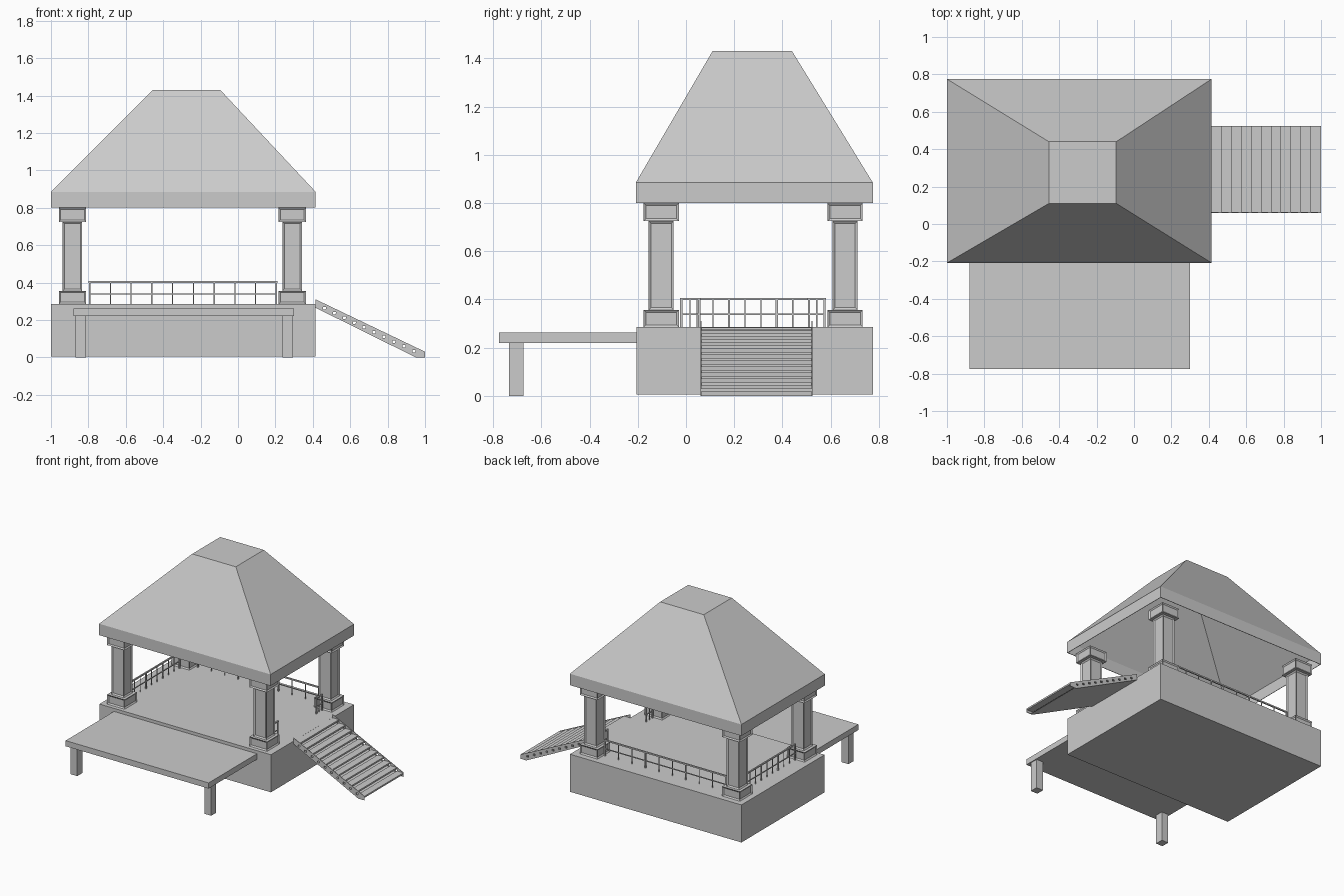
import bpy, bmesh
from mathutils import Vector

if "Cube" in bpy.data.objects:
    bpy.data.objects.remove(bpy.data.objects["Cube"])


def finish(name, bm):
    bmesh.ops.recalc_face_normals(bm, faces=bm.faces[:])
    me = bpy.data.meshes.new(name)
    bm.to_mesh(me)
    bm.free()
    ob = bpy.data.objects.new(name, me)
    bpy.context.collection.objects.link(ob)
    return ob


def add_box(bm, x, y, z, panel=0):
    """Box from (min, max) ranges, optionally with recessed side panels."""
    vs = bmesh.ops.create_cube(bm, size=1)["verts"]
    for v in vs:
        v.co = Vector([r[0] + (c + 0.5) * (r[1] - r[0]) for c, r in zip(v.co, (x, y, z))])
    if panel:
        bm.normal_update()
        sides = [f for f in {f for v in vs for f in v.link_faces} if abs(f.normal.z) < 0.5]
        bmesh.ops.inset_individual(bm, faces=sides, thickness=panel, depth=-0.007)


def box(name, x, y, z):
    bm = bmesh.new()
    add_box(bm, x, y, z)
    return finish(name, bm)


def prism(bm, profile, y0, y1):
    """Extrude an XZ profile along y."""
    f = bm.faces.new([bm.verts.new((x, y0, z)) for x, z in profile])
    ext = bmesh.ops.extrude_face_region(bm, geom=[f])["geom"]
    bmesh.ops.translate(bm, vec=(0, y1 - y0, 0), verts=[g for g in ext if isinstance(g, bmesh.types.BMVert)])


# Base block and front platform with two legs
box("base", (-1, 0.415), (-0.205, 0.775), (0.005, 0.285))
box("platform", (-0.88, 0.3), (-0.775, -0.205), (0.22, 0.262))
for x in (-0.84, 0.265):
    box("platform_leg", (x - 0.028, x + 0.028), (-0.735, -0.675), (0, 0.22))

# Four panelled columns
for cx in (-0.885, 0.29):
    for cy in (-0.103, 0.66):
        bm = bmesh.new()
        for half, z0, z1 in ((0.073, 0.285, 0.356), (0.052, 0.356, 0.725), (0.073, 0.725, 0.8)):
            add_box(bm, (cx - half, cx + half), (cy - half, cy + half), (z0, z1), 0.014)
        finish("column", bm)

# Hollow hipped roof with eave band, open below
bm = bmesh.new()
rings = []
for x0, x1, y0, y1, z in ((-1, 0.415, -0.208, 0.775, 0.8), (-1, 0.415, -0.208, 0.775, 0.885),
                          (-0.455, -0.095, 0.11, 0.44, 1.43)):
    rings.append([bm.verts.new(p) for p in ((x0, y0, z), (x1, y0, z), (x1, y1, z), (x0, y1, z))])
for a, b in zip(rings, rings[1:]):
    for i in range(4):
        j = (i + 1) % 4
        bm.faces.new((a[i], a[j], b[j], b[i]))
bm.faces.new(rings[-1])
roof = finish("roof", bm)
shell = roof.modifiers.new("shell", "SOLIDIFY")
shell.thickness = 0.005


# Railings: two rails, thick posts at bay ends, thin pickets between
def railing(name, a, b, bays, pickets=2):
    a, b = Vector(a), Vector(b)
    bm = bmesh.new()
    for z, h in ((0.402, 0.005), (0.338, 0.003)):
        add_box(bm, (a.x - h, b.x + h), (a.y - h, b.y + h), (z - h, z + h))
    n = bays * (pickets + 1)
    for i in range(n + 1):
        p = a.lerp(b, i / n)
        h = 0.0045 if i % (pickets + 1) == 0 else 0.0022
        add_box(bm, (p.x - h, p.x + h), (p.y - h, p.y + h), (0.285, 0.4))
    finish(name, bm)


railing("back_railing", (-0.793, 0.66), (0.205, 0.66), 3)
railing("left_railing", (-0.885, -0.02), (-0.885, 0.575), 3)
railing("right_front_railing", (0.29, -0.02), (0.29, 0.055), 1, 1)
railing("right_back_railing", (0.29, 0.51), (0.29, 0.575), 1, 1)

# Staircase on the right: side stringers, treads and sloped underside
X0, X1, Y0, Y1 = 0.415, 1.0, 0.06, 0.525
SLOPE = 0.28 / (X1 - X0)
COUNT = 11
RUN = (X1 - X0) / COUNT


def top(x):
    return 0.31 - (x - X0) * SLOPE


bm = bmesh.new()
for i in range(COUNT):
    x = X0 + (i + 1) * RUN
    add_box(bm, (x - RUN, x), (Y0 + 0.004, Y1 - 0.004), (top(x) - 0.012, top(x)))
finish("stair_treads", bm)

bm = bmesh.new()
prism(bm, [(X0, 0.265), (0.95, 0), (0.965, 0), (X0, 0.272)], Y0 + 0.004, Y1 - 0.004)
finish("stair_underside", bm)

bm = bmesh.new()
for i in range(COUNT - 1):
    x = X0 + (i + 1) * RUN - 0.006
    add_box(bm, (x - 0.008, x + 0.008), (Y0 - 0.05, Y1 + 0.05), (top(x) - 0.032, top(x) - 0.019))
cutter = finish("stringer_hole_cutter", bm)
cutter.hide_render = True
cutter.hide_viewport = True

for y in (Y0, Y1 - 0.005):
    bm = bmesh.new()
    prism(bm, [(X0, 0.265), (0.95, 0), (X1, 0), (X1, 0.03), (X0, 0.31)], y, y + 0.005)
    stringer = finish("stair_stringer", bm)
    cut = stringer.modifiers.new("holes", "BOOLEAN")
    cut.operation = "DIFFERENCE"
    cut.solver = "EXACT"
    cut.object = cutter
